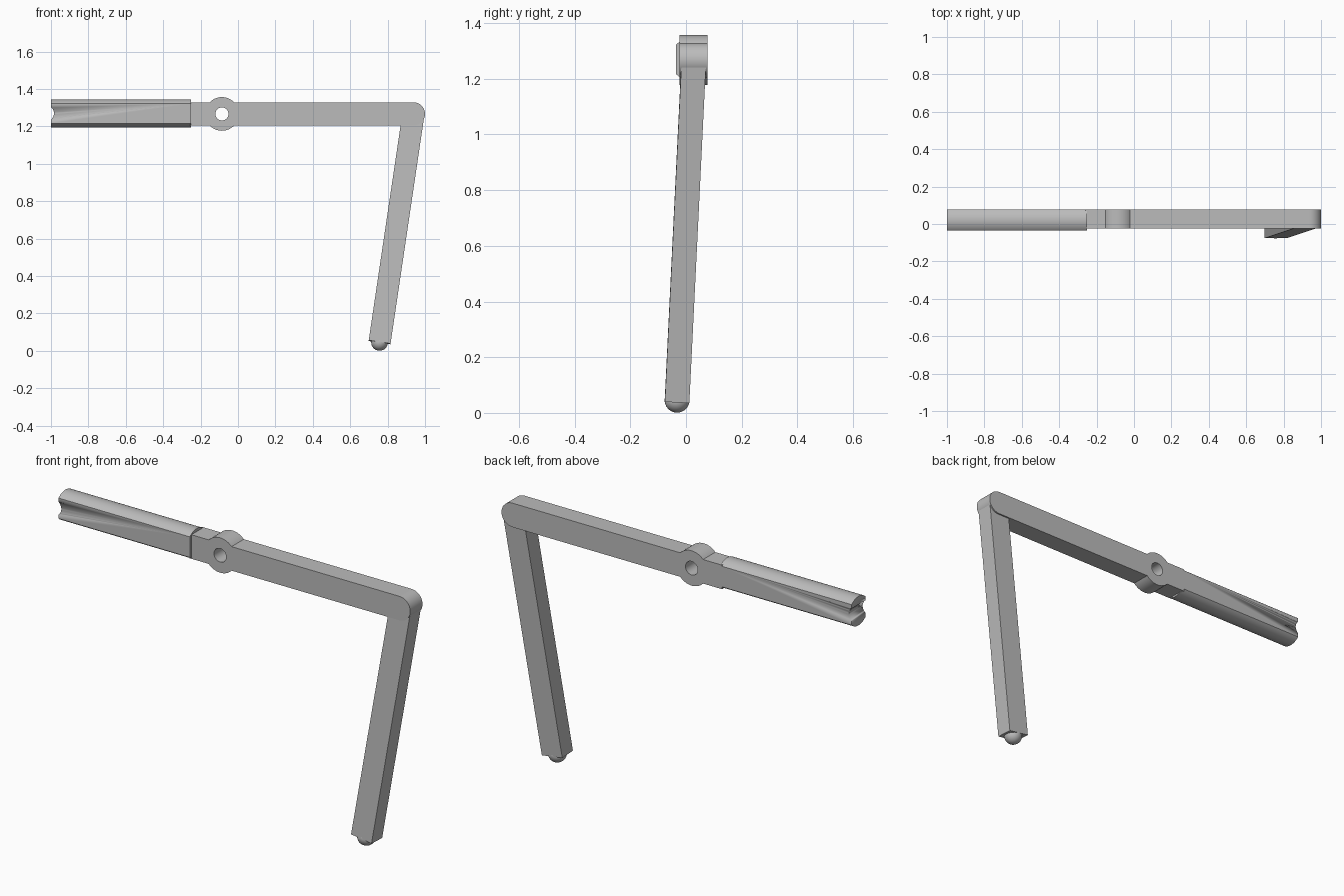
import bpy, bmesh
from math import sin, cos, pi, radians, asin
from mathutils import Vector, Matrix

cube = bpy.data.objects.get("Cube")
if cube:
    bpy.data.objects.remove(cube)

grey = bpy.data.materials.new("plain grey")
grey.use_nodes = True
COLOUR = (0.5, 0.5, 0.5, 1)
grey.diffuse_color = COLOUR
grey.node_tree.nodes["Principled BSDF"].inputs["Base Color"].default_value = COLOUR

AXIS_Z = 1.267                 # centre height of the lever bar
BACK, FRONT = 0.077, -0.023    # bar depth limits
MID_Y = (BACK + FRONT) / 2
HALF = 0.062                   # half height of the bar
HUB_X, HUB_R, HOLE_R = -0.086, 0.09, 0.035


def arc(cx, cy, r, a0, a1, n):
    return [(cx + r * cos(a0 + (a1 - a0) * i / n),
             cy + r * sin(a0 + (a1 - a0) * i / n)) for i in range(n + 1)]


def finish(obj):
    """Select, colour and shade an object."""
    bpy.ops.object.select_all(action='DESELECT')
    obj.select_set(True)
    bpy.context.view_layer.objects.active = obj
    if obj.type == 'CURVE':
        bpy.ops.object.convert(target='MESH')
        obj = bpy.context.object
    obj.data.materials.clear()
    obj.data.materials.append(grey)
    bpy.ops.object.shade_smooth_by_angle(angle=radians(30))
    return obj


def plate(name, outlines, thickness, matrix):
    """Flat outlines (inner loops become holes) extruded both ways."""
    curve = bpy.data.curves.new(name, 'CURVE')
    curve.dimensions = '2D'
    curve.fill_mode = 'BOTH'
    curve.extrude = thickness / 2
    for pts in outlines:
        spline = curve.splines.new('POLY')
        spline.points.add(len(pts) - 1)
        for p, (x, y) in zip(spline.points, pts):
            p.co = (x, y, 0, 1)
        spline.use_cyclic_u = True
    obj = bpy.data.objects.new(name, curve)
    obj.matrix_world = matrix
    bpy.context.collection.objects.link(obj)
    return finish(obj)


def mesh_object(name, bm):
    mesh = bpy.data.meshes.new(name)
    bm.to_mesh(mesh)
    bm.free()
    obj = bpy.data.objects.new(name, mesh)
    bpy.context.collection.objects.link(obj)
    return finish(obj)


# Lever bar with rounded end, pivot hub and pivot hole
a = asin(HALF / HUB_R)
outline = [(-0.26, -HALF)]
outline += arc(HUB_X, 0, HUB_R, pi + a, 2 * pi - a, 20)
outline += arc(1 - HALF, 0, HALF, -pi / 2, pi / 2, 24)
outline += arc(HUB_X, 0, HUB_R, a, pi - a, 20)
outline += [(-0.26, HALF)]
hole = arc(HUB_X, 0, HOLE_R, 0, 2 * pi, 32)[:-1]
plate("lever_bar", [outline, hole], BACK - FRONT,
      Matrix.Translation((0, MID_Y, AXIS_Z)) @ Matrix.Rotation(pi / 2, 4, 'X'))

# Handle grip: flat front and back, bowed top and bottom
grip_front, flat, bow = -0.036, 0.053, 0.022
half_d = (BACK - grip_front) / 2
radius = (half_d ** 2 + bow ** 2) / (2 * bow)
sweep = asin(half_d / radius)
top = arc(0, flat + bow - radius, radius, pi / 2 - sweep, pi / 2 + sweep, 20)
section = top + [(-y, -z) for y, z in top]
bm = bmesh.new()
base = bm.faces.new([bm.verts.new((-1, y + (BACK + grip_front) / 2, z + AXIS_Z + 0.003))
                     for y, z in section])
side = bmesh.ops.extrude_face_region(bm, geom=[base])["geom"]
bmesh.ops.translate(bm, vec=(0.75, 0, 0),
                    verts=[v for v in side if isinstance(v, bmesh.types.BMVert)])
bmesh.ops.recalc_face_normals(bm, faces=bm.faces)
grip = mesh_object("handle_grip", bm)

# Round notch across the grip's outer end
bm = bmesh.new()
bmesh.ops.create_cone(bm, cap_ends=True, segments=48, radius1=0.042, radius2=0.042, depth=0.4,
                      matrix=Matrix.Translation((-1.026, 0, AXIS_Z + 0.003))
                      @ Matrix.Rotation(pi / 2, 4, 'X'))
cutter = mesh_object("notch_cutter", bm)
cutter.hide_render = True
cut = grip.modifiers.new("notch", 'BOOLEAN')
cut.operation = 'DIFFERENCE'
cut.object = cutter
bpy.context.view_layer.objects.active = grip
bpy.ops.object.modifier_apply(modifier=cut.name)
bpy.data.objects.remove(cutter)

# Slanted leg from the bar's rounded end down to the foot
foot = Vector((0.757, -0.032, 0.046))
joint = Vector((0.938, 0.028, AXIS_Z))
up = (joint - foot).normalized()
across = Vector((0, 1, 0)).cross(up).normalized()
depth = up.cross(across)
frame = Matrix((across, depth, up)).transposed().to_4x4()
bm = bmesh.new()
bmesh.ops.create_cube(bm, size=1, matrix=Matrix.Translation((foot + joint) / 2) @ frame
                      @ Matrix.Diagonal((0.118, 0.088, (joint - foot).length, 1)))
mesh_object("leg", bm)

# Rounded foot under the leg
bm = bmesh.new()
bmesh.ops.create_uvsphere(bm, u_segments=32, v_segments=16, radius=0.045,
                          matrix=Matrix.Translation(foot) @ frame)
mesh_object("foot_ball", bm)
